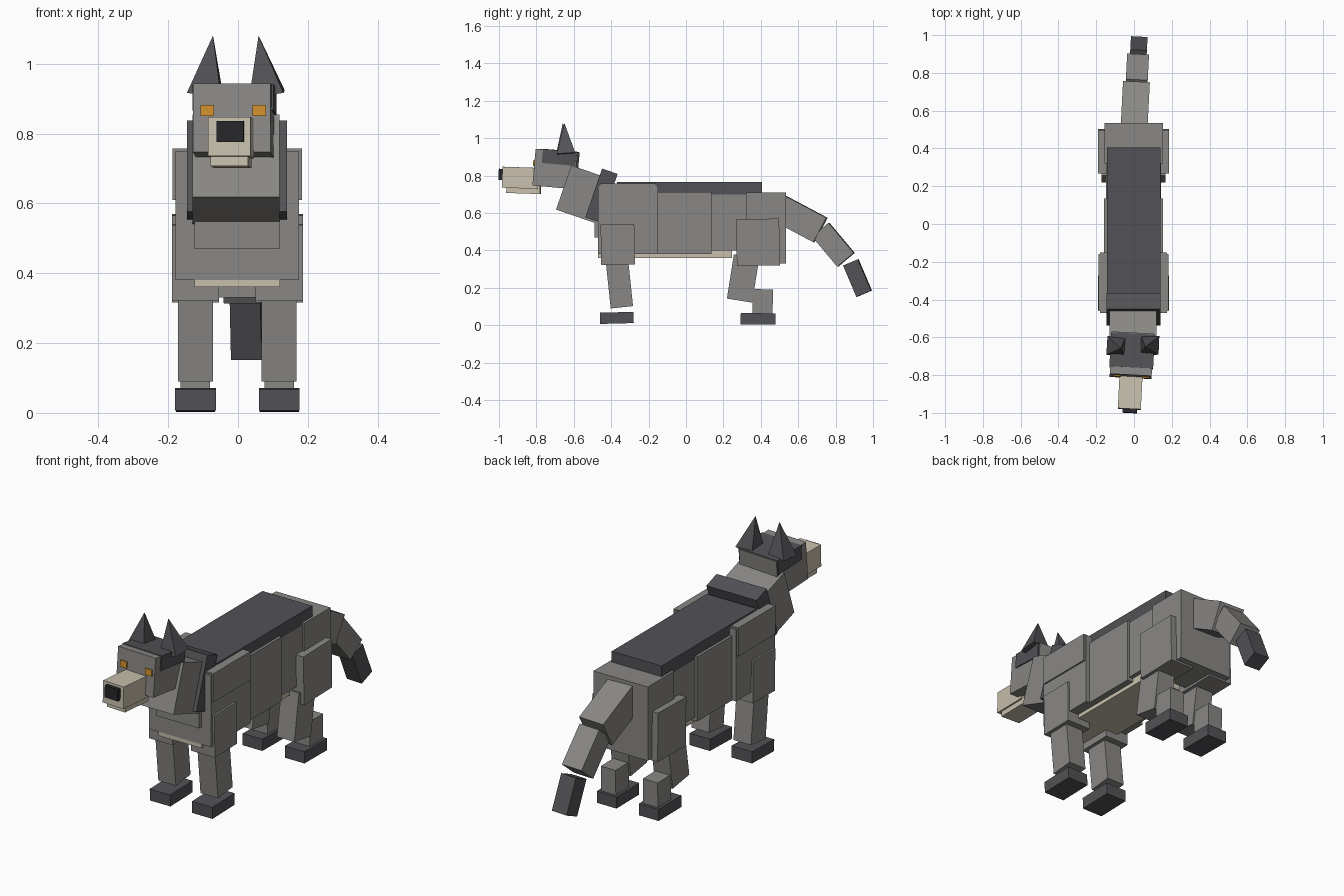
import bpy
import bmesh
from math import radians
from mathutils import Matrix, Euler

if "Cube" in bpy.data.objects:
    bpy.data.objects.remove(bpy.data.objects["Cube"])


def material(name, rgb):
    m = bpy.data.materials.new(name)
    m.diffuse_color = (*rgb, 1)
    m.use_nodes = True
    m.node_tree.nodes["Principled BSDF"].inputs["Base Color"].default_value = m.diffuse_color
    return m


GRAY = material("gray_fur", (0.25, 0.245, 0.235))
DARK = material("dark_fur", (0.085, 0.083, 0.092))
CREAM = material("cream_fur", (0.58, 0.53, 0.42))
AMBER = material("amber_eye", (0.60, 0.27, 0.025))
BLACK = material("black_nose", (0.02, 0.02, 0.022))


def finish(name, bm, mat, center, rot):
    mesh = bpy.data.meshes.new(name)
    bm.to_mesh(mesh)
    bm.free()
    mesh.materials.append(mat)
    ob = bpy.data.objects.new(name, mesh)
    ob.location = center
    ob.rotation_euler = Euler([radians(a) for a in rot])
    bpy.context.collection.objects.link(ob)
    return ob


def box(name, mat, center, size, pitch=0, yaw=0):
    """Box with a pitch about x followed by a yaw about z."""
    bm = bmesh.new()
    bmesh.ops.create_cube(bm, size=1, matrix=Matrix.Diagonal((*size, 1)))
    return finish(name, bm, mat, center, (pitch, 0, yaw))


def span(name, mat, x, y, z):
    """Upright box given by its limits on each axis."""
    return box(name, mat, [(a + b) / 2 for a, b in (x, y, z)],
               [b - a for a, b in (x, y, z)])


def centered(name, mat, half, y, z):
    return span(name, mat, (-half - 0.002, half - 0.002), y, z)


# Torso
centered("torso_core", GRAY, 0.145, (-0.40, 0.48), (0.40, 0.70))
centered("chest", GRAY, 0.177, (-0.47, -0.15), (0.38, 0.75))
centered("shoulders", GRAY, 0.185, (-0.46, -0.16), (0.61, 0.757))
centered("chest_front", GRAY, 0.122, (-0.49, -0.40), (0.47, 0.66))
centered("ribs", GRAY, 0.156, (-0.15, 0.135), (0.38, 0.712))
centered("rump", GRAY, 0.155, (0.32, 0.535), (0.33, 0.71))
centered("belly", CREAM, 0.123, (-0.47, 0.245), (0.36, 0.42))
centered("back_saddle", DARK, 0.142, (-0.37, 0.405), (0.69, 0.765))

# Neck and mane
box("neck", GRAY, (-0.006, -0.543, 0.698), (0.25, 0.235, 0.25), -19)
box("mane", DARK, (-0.003, -0.452, 0.693), (0.286, 0.088, 0.275), -19)

# Head, turned slightly to one side
YAW = -3
box("head", GRAY, (-0.012, -0.695, 0.835), (0.222, 0.225, 0.197), -5, YAW)
box("head_cap", DARK, (-0.010, -0.672, 0.897), (0.232, 0.18, 0.075), -5, YAW)
box("snout", CREAM, (-0.020, -0.885, 0.788), (0.122, 0.19, 0.112), -2, YAW)
box("lower_jaw", CREAM, (-0.020, -0.868, 0.725), (0.107, 0.18, 0.042), -2, YAW)
box("nose", BLACK, (-0.022, -0.985, 0.806), (0.077, 0.03, 0.06), -2, YAW)
for name, x, y in (("left", -0.088, -0.804), ("right", 0.061, -0.812)):
    box("eye_" + name, AMBER, (x, y, 0.866), (0.039, 0.009, 0.032), -5, YAW)

# Ears: four-sided cones leaning inward
for name, x, y, lean in (("left", -0.083, -0.652, 8), ("right", 0.071, -0.645, -8)):
    bm = bmesh.new()
    bmesh.ops.create_cone(bm, cap_ends=True, segments=4, radius1=0.07,
                          radius2=0, depth=0.17,
                          matrix=Matrix.Rotation(radians(45), 4, 'Z'))
    finish("ear_" + name, bm, DARK, (x, y, 0.997), (4, lean, YAW))

# Legs, mirrored left and right
for name, s in (("left", -1), ("right", 1)):
    x = 0.12 * s - 0.002
    box("front_upper_leg_" + name, GRAY, (x, -0.365, 0.432), (0.135, 0.18, 0.216), 1)
    box("front_lower_leg_" + name, GRAY, (x, -0.357, 0.23), (0.10, 0.12, 0.27), 6)
    box("front_paw_" + name, DARK, (x, -0.37, 0.039), (0.117, 0.18, 0.06), 1.5)
    box("thigh_" + name, GRAY, (x, 0.385, 0.443), (0.135, 0.23, 0.25), 1)
    box("hind_lower_leg_" + name, GRAY, (x, 0.305, 0.25), (0.10, 0.137, 0.24), -9)
    box("hock_" + name, GRAY, (x, 0.41, 0.122), (0.084, 0.108, 0.14), -1)
    box("hind_paw_" + name, DARK, (x, 0.385, 0.034), (0.112, 0.185, 0.06), -0.5)

# Drooping tail
box("tail_base", GRAY, (0.005, 0.60, 0.572), (0.142, 0.27, 0.148), -28, -3)
box("tail_middle", GRAY, (0.016, 0.788, 0.43), (0.116, 0.21, 0.115), -50, -3)
box("tail_tip", DARK, (0.024, 0.917, 0.252), (0.088, 0.182, 0.086), -67, -3)
